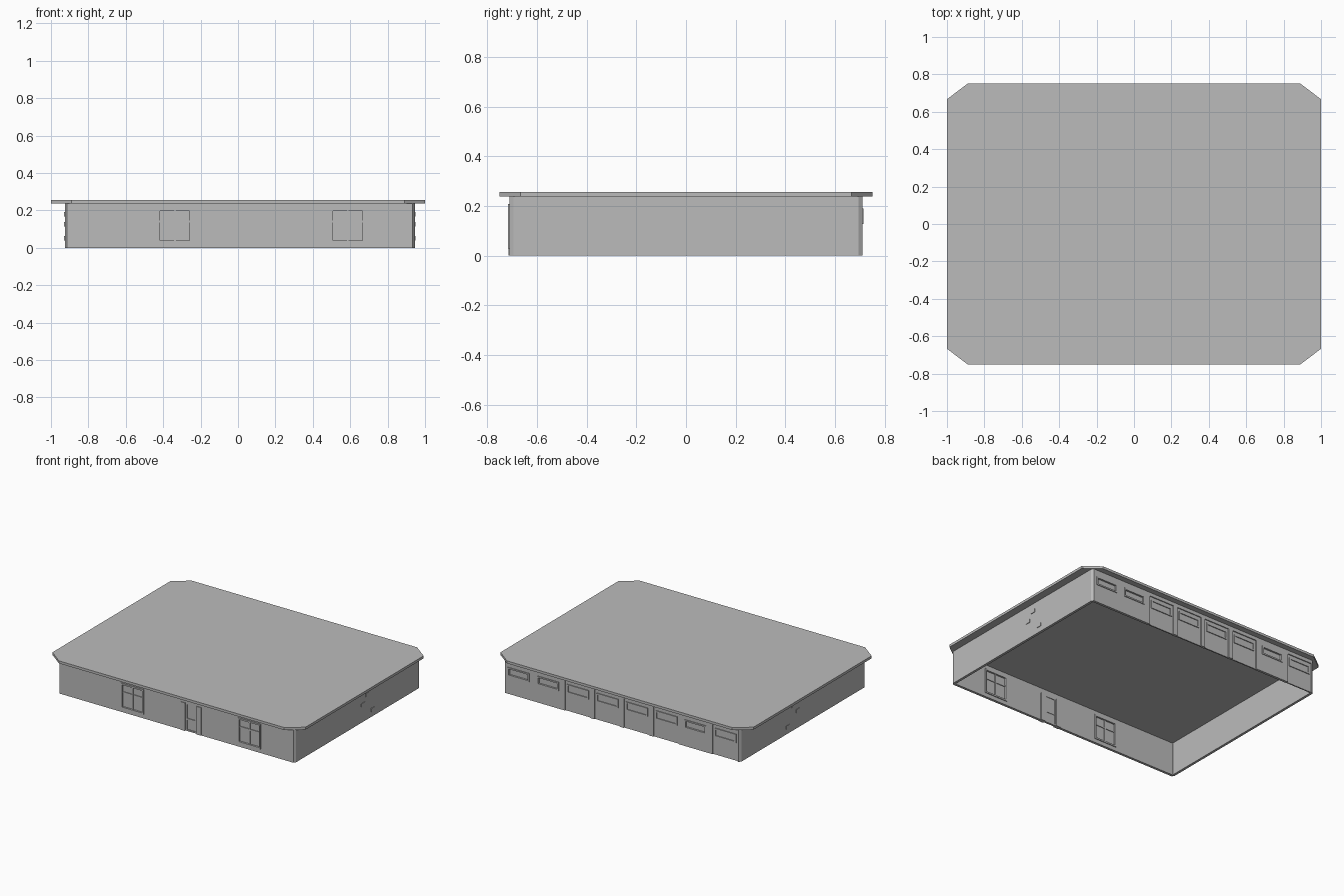
import bpy, bmesh

old = bpy.data.objects.get("Cube")
if old:
    bpy.data.objects.remove(old)

grey = bpy.data.materials.new("plain_grey")
grey.use_nodes = True
tone = (0.5, 0.5, 0.5, 1)
grey.diffuse_color = tone
grey.node_tree.nodes["Principled BSDF"].inputs["Base Color"].default_value = tone

CX, HX, HY = 0.01, 0.935, 0.71     # wall centre and half sizes
TOP, THICK = 0.237, 0.018          # wall height and thickness
cutters = bmesh.new()


def finish(name, bm):
    bmesh.ops.recalc_face_normals(bm, faces=bm.faces)
    mesh = bpy.data.meshes.new(name)
    bm.to_mesh(mesh)
    bm.free()
    mesh.materials.append(grey)
    obj = bpy.data.objects.new(name, mesh)
    bpy.context.collection.objects.link(obj)
    return obj


def box(bm, xs, ys, zs):
    v = [bm.verts.new((x, y, z)) for z in zs for x, y in
         ((xs[0], ys[0]), (xs[1], ys[0]), (xs[1], ys[1]), (xs[0], ys[1]))]
    bm.faces.new(v[:4])
    bm.faces.new(v[4:])
    for i in range(4):
        j = (i + 1) % 4
        bm.faces.new((v[i], v[j], v[j + 4], v[i + 4]))


def octagon(cx, hx, hy, bx, by):
    """Rectangle outline with cut corners."""
    return [(cx + x, y) for x, y in (
        (hx - bx, -hy), (hx, by - hy), (hx, hy - by), (hx - bx, hy),
        (bx - hx, hy), (-hx, hy - by), (-hx, by - hy), (bx - hx, -hy))]


def on_wall(bm, side, us, ds, zs):
    """Box on the front (-1) or back (1) wall; ds is distance outwards."""
    ys = sorted(side * (HY + d) for d in ds)
    box(bm, us, ys, zs)


def frame(bm, side, us, ds, zs, w):
    """Rectangular ring of four bars."""
    (a, b), (c, d) = us, zs
    on_wall(bm, side, (a, a + w), ds, zs)
    on_wall(bm, side, (b - w, b), ds, zs)
    on_wall(bm, side, (a + w, b - w), ds, (c, c + w))
    on_wall(bm, side, (a + w, b - w), ds, (d - w, d))


def cut(side, us, zs):
    on_wall(cutters, side, us, (-0.1, 0.1), zs)


# Roof slab with clipped corners
bm = bmesh.new()
base = bm.faces.new([bm.verts.new((x, y, TOP))
                     for x, y in octagon(0, 1, 0.75, 0.11, 0.083)])
ext = bmesh.ops.extrude_face_region(bm, geom=[base], use_keep_orig=True)
for v in ext["geom"]:
    if isinstance(v, bmesh.types.BMVert):
        v.co.z += 0.018
finish("roof_slab", bm)

# Hollow wall ring, open underneath
bm = bmesh.new()
outer = octagon(CX, HX, HY, 0.011, 0.016)
inner = octagon(CX, HX - THICK, HY - THICK, 0.003, 0.003)
rings = [[bm.verts.new((x, y, z)) for x, y in pts]
         for pts, z in ((outer, 0), (outer, TOP), (inner, TOP), (inner, 0))]
for k in range(4):
    a, b = rings[k], rings[(k + 1) % 4]
    for i in range(8):
        j = (i + 1) % 8
        bm.faces.new((a[i], a[j], b[j], b[i]))
walls = finish("walls", bm)

# Large front windows with mullions
for name, x in (("right_window", -0.337), ("left_window", 0.587)):
    bm = bmesh.new()
    us, zs = (x - 0.09, x + 0.09), (0.028, 0.208)
    cut(-1, us, zs)
    frame(bm, -1, us, (-0.024, 0.006), zs, 0.011)
    on_wall(bm, -1, (x - 0.08, x + 0.08), (-0.012, -0.007), (0.038, 0.198))
    on_wall(bm, -1, (x - 0.005, x + 0.005), (-0.018, -0.001), (0.038, 0.198))
    on_wall(bm, -1, (x - 0.08, x + 0.08), (-0.017, -0.002), (0.136, 0.146))
    finish(name, bm)

# Front door with a pilaster on each side
bm = bmesh.new()
cut(-1, (0.06, 0.19), (-0.1, 0.2))
for us in ((0.045, 0.08), (0.17, 0.208)):
    on_wall(bm, -1, us, (-0.024, 0.004), (0, 0.2))
finish("door_pilasters", bm)
bm = bmesh.new()
on_wall(bm, -1, (0.08, 0.17), (-0.015, -0.01), (0, 0.2))
frame(bm, -1, (0.08, 0.17), (-0.019, -0.004), (0, 0.2), 0.01)
on_wall(bm, -1, (0.09, 0.16), (-0.018, -0.005), (0.077, 0.09))
finish("front_door", bm)

# Back wall: strip windows, some set in tall doors
for i in range(8):
    x = 0.826 - i * 0.233
    bm = bmesh.new()
    us, zs = (x - 0.085, x + 0.085), (0.128, 0.19)
    if i in (2, 3, 4, 5, 7):
        leaf = (x - 0.1, x + 0.1)
        cut(1, leaf, (-0.1, 0.212))
        on_wall(bm, 1, leaf, (-0.016, -0.007), (0, 0.212))
        frame(bm, 1, us, (-0.02, -0.001), zs, 0.01)
        finish("back_door_%d" % (i + 1), bm)
    else:
        cut(1, us, zs)
        frame(bm, 1, us, (-0.02, 0.005), zs, 0.01)
        on_wall(bm, 1, us, (-0.013, -0.008), zs)
        finish("back_window_%d" % (i + 1), bm)

# Small staggered plates on both end walls
for name, s in (("left", 1), ("right", -1)):
    bm = bmesh.new()
    xs = sorted((CX + s * (HX - 0.002), CX + s * (HX + 0.004)))
    for y, z in ((0.06, 0.125), (0.11, 0.18), (0.17, 0.05)):
        box(bm, xs, (y - 0.02, y + 0.02), (z - 0.012, z + 0.012))
    finish(name + "_wall_plates", bm)

# Cut the openings
cutter = finish("opening_cutter", cutters)
cutter.hide_render = True
cutter.hide_viewport = False
mod = walls.modifiers.new("openings", 'BOOLEAN')
mod.operation = 'DIFFERENCE'
mod.solver = 'EXACT'
mod.object = cutter
bpy.context.view_layer.objects.active = walls
bpy.ops.object.modifier_apply(modifier=mod.name)
bpy.data.objects.remove(cutter)
